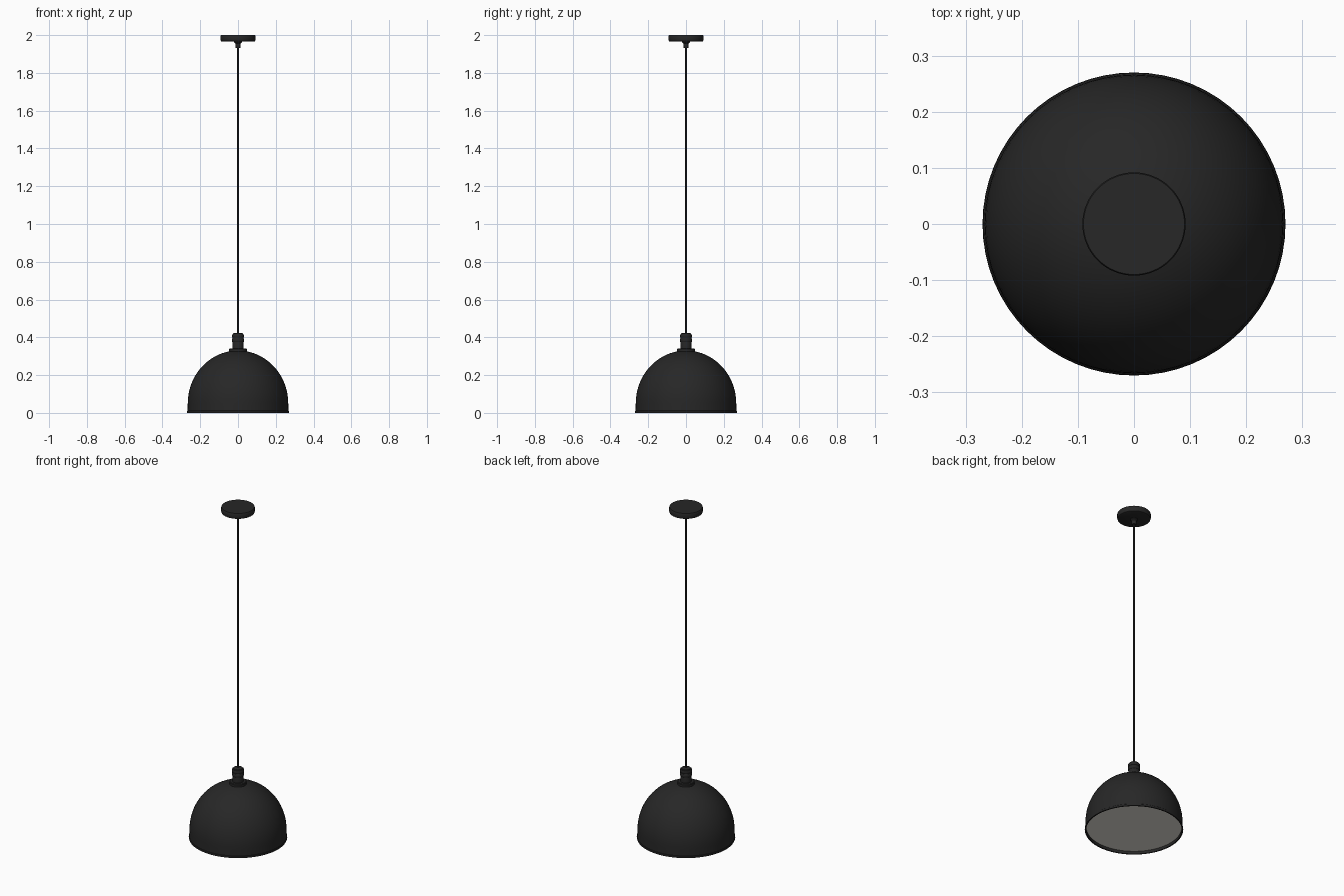
import bpy, bmesh, math

if "Cube" in bpy.data.objects:
    bpy.data.objects.remove(bpy.data.objects["Cube"])


def material(name, color):
    m = bpy.data.materials.new(name)
    m.diffuse_color = (*color, 1)
    m.use_nodes = True
    m.node_tree.nodes["Principled BSDF"].inputs["Base Color"].default_value = m.diffuse_color
    return m


black = material("matte_black", (0.02, 0.02, 0.02))
cream = material("warm_white", (0.8, 0.77, 0.7))


def lathe(name, profile, mat, steps=64, closed=False):
    """Spin an (r, z) profile around the z axis."""
    bm = bmesh.new()
    vs = [bm.verts.new((r, 0, z)) for r, z in profile]
    edges = [bm.edges.new(p) for p in zip(vs, vs[1:])]
    if closed:
        edges.append(bm.edges.new((vs[-1], vs[0])))
    bmesh.ops.spin(bm, geom=vs + edges, cent=(0, 0, 0), axis=(0, 0, 1),
                   angle=math.tau, steps=steps, use_duplicate=False)
    bmesh.ops.remove_doubles(bm, verts=bm.verts, dist=1e-5)
    bmesh.ops.recalc_face_normals(bm, faces=bm.faces)
    me = bpy.data.meshes.new(name)
    bm.to_mesh(me)
    bm.free()
    ob = bpy.data.objects.new(name, me)
    bpy.context.collection.objects.link(ob)
    me.materials.append(mat)
    bpy.ops.object.select_all(action='DESELECT')
    ob.select_set(True)
    bpy.context.view_layer.objects.active = ob
    bpy.ops.object.shade_smooth_by_angle(angle=math.radians(35))
    return ob


def dome(r, base, h, n=20):
    """Quarter ellipse from the wall up to the crown."""
    return [(r * math.cos(i / n * math.pi / 2), base + h * math.sin(i / n * math.pi / 2))
            for i in range(n)] + [(0, base + h)]


# shade: thin double-walled dome with a short straight skirt and rolled rim
outer = [(0.267, 0.012)] + dome(0.266, 0.05, 0.28)
inner = dome(0.26, 0.05, 0.274)[::-1] + [(0.262, 0.0)]
lathe("shade", inner[-1:] + [(0.269, 0.0), (0.27, 0.004), (0.269, 0.01)] + outer + inner[:-1],
      black, closed=True)

# diffuser set just inside the rim
lathe("diffuser", [(0, 0.016), (0.261, 0.016), (0.261, 0.02), (0, 0.02)], cream)

# collar where the socket meets the shade
lathe("collar", [(0, 0.322), (0.047, 0.322), (0.047, 0.338), (0.044, 0.342), (0, 0.342)], black, 48)

# socket cup with two grip rings
lathe("socket", [(0, 0.34), (0.03, 0.34), (0.03, 0.405), (0.027, 0.415), (0, 0.415)], black, 48)
for i, z in enumerate((0.385, 0.407)):
    lathe(f"socket_ring_{i + 1}", [(0.02, z - 0.009), (0.031, z - 0.009), (0.033, z - 0.006),
                                  (0.033, z + 0.006), (0.031, z + 0.009), (0.02, z + 0.009)],
          black, 48, closed=True)
lathe("socket_cap", [(0, 0.41), (0.03, 0.41), (0.026, 0.421), (0.01, 0.424), (0, 0.424)], black, 48)

# cord
lathe("cord", [(0, 0.42), (0.005, 0.42), (0.005, 1.96), (0, 1.96)], black, 16)

# ceiling canopy and cord grip
lathe("canopy", [(0, 1.965), (0.084, 1.965), (0.09, 1.968), (0.092, 1.974),
                 (0.092, 1.996), (0.09, 2.0), (0, 2.0)], black)
lathe("cord_grip", [(0, 1.932), (0.012, 1.932), (0.014, 1.936), (0.014, 1.955),
                    (0.02, 1.961), (0.02, 1.967), (0, 1.967)], black, 32)
